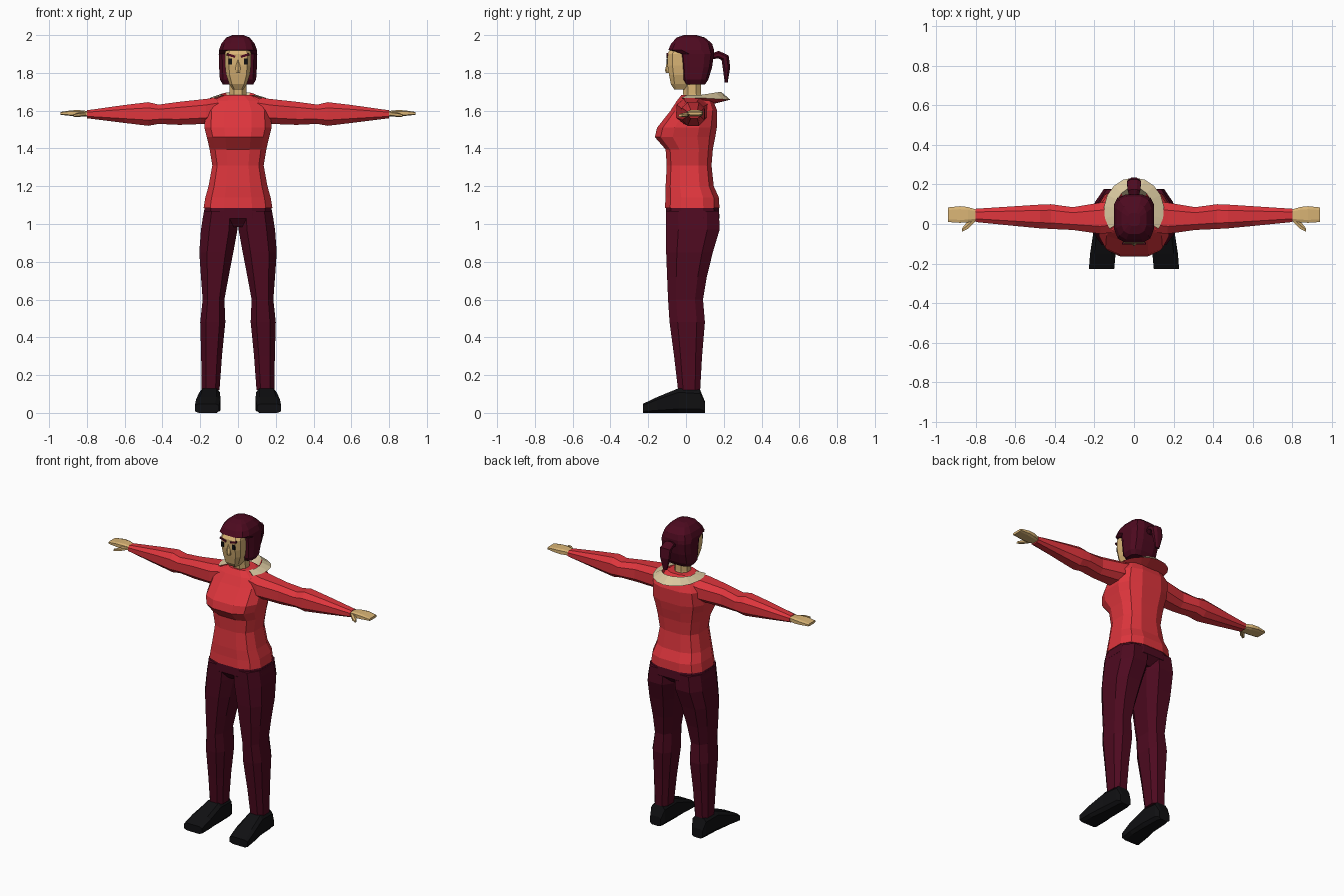
import bpy, bmesh, math
from mathutils import Matrix, Vector


def material(name, rgb):
    m = bpy.data.materials.new(name)
    m.diffuse_color = (*rgb, 1)
    return m


RED = material("red_sweater", (0.73, 0.036, 0.046))
MAROON = material("dark_maroon", (0.075, 0.003, 0.014))
BLACK = material("black", (0.005, 0.005, 0.006))
SKIN = material("skin", (0.70, 0.46, 0.18))
CREAM = material("cream_lining", (0.70, 0.58, 0.35))


def finish(name, bm, *mats):
    bmesh.ops.recalc_face_normals(bm, faces=bm.faces)
    me = bpy.data.meshes.new(name)
    bm.to_mesh(me)
    bm.free()
    for m in mats:
        me.materials.append(m)
    ob = bpy.data.objects.new(name, me)
    bpy.context.collection.objects.link(ob)
    return ob


def section(n, p):
    """Rounded box outline filling -1..1; smaller p is boxier."""
    pts = []
    for i in range(n):
        a = 2 * math.pi * (i + 0.5) / n
        c, s = math.cos(a), math.sin(a)
        pts.append((math.copysign(abs(c) ** p, c), math.copysign(abs(s) ** p, s)))
    mu, mv = max(u for u, v in pts), max(v for u, v in pts)
    return [(u / mu, v / mv) for u, v in pts]


def skin_rings(bm, rings):
    vs = [[bm.verts.new(q) for q in r] for r in rings]
    n = len(vs[0])
    for a, b in zip(vs, vs[1:]):
        for i in range(n):
            j = (i + 1) % n
            bm.faces.new((a[i], a[j], b[j], b[i]))
    bm.faces.new(vs[0])
    bm.faces.new(vs[-1])


def loft(name, axis, rows, mat, n=8, p=0.7, side=1):
    """Rows are (position on axis, low a, high a, low b, high b)."""
    rings = []
    for t, a0, a1, b0, b1 in rows:
        ring = []
        for u, v in section(n, p):
            a = (a0 + a1) / 2 + u * (a1 - a0) / 2
            b = (b0 + b1) / 2 + v * (b1 - b0) / 2
            x, y, z = {"x": (t, a, b), "y": (a, t, b), "z": (a, b, t)}[axis]
            ring.append((x * side, y, z))
        rings.append(ring)
    bm = bmesh.new()
    skin_rings(bm, rings)
    return finish(name, bm, mat)


def centred(rows):
    return [(z, -h, h, f, b) for z, h, f, b in rows]


def plate(name, loc, size, mat, tilt=0):
    bm = bmesh.new()
    bmesh.ops.create_cube(bm, size=1)
    m = Matrix.Translation(loc) @ Matrix.Rotation(tilt, 4, "Y") @ Matrix.Diagonal((*size, 1))
    bmesh.ops.transform(bm, matrix=m, verts=bm.verts)
    return finish(name, bm, mat)


# Torso: hem, waist, bust, shoulders
loft("sweater_body", "z", centred([
    (1.085, 0.182, -0.112, 0.177), (1.14, 0.173, -0.108, 0.174),
    (1.20, 0.156, -0.108, 0.147), (1.31, 0.136, -0.102, 0.135),
    (1.395, 0.15, -0.108, 0.142), (1.46, 0.165, -0.165, 0.155),
    (1.51, 0.178, -0.153, 0.163), (1.60, 0.172, -0.082, 0.165),
    (1.65, 0.14, -0.05, 0.145), (1.682, 0.075, -0.025, 0.11)]), RED, 12, 0.68)

# Hips of the trousers
loft("trouser_hips", "z", centred([
    (1.10, 0.174, -0.106, 0.172), (1.03, 0.187, -0.107, 0.178),
    (0.985, 0.11, -0.07, 0.13)]), MAROON, 12, 0.68)

for side, tag in ((1, "left"), (-1, "right")):
    # Trouser leg
    loft(tag + "_trouser_leg", "z", [
        (1.07, 0.002, 0.18, -0.106, 0.174), (0.97, 0.003, 0.196, -0.106, 0.178),
        (0.85, 0.025, 0.205, -0.105, 0.142), (0.72, 0.05, 0.196, -0.10, 0.11),
        (0.60, 0.072, 0.187, -0.095, 0.09), (0.48, 0.067, 0.20, -0.087, 0.10),
        (0.30, 0.085, 0.195, -0.063, 0.085), (0.12, 0.098, 0.192, -0.042, 0.075)],
        MAROON, 8, 0.7, side)
    # Shoe, heel to toe
    loft(tag + "_shoe", "y", [
        (0.10, 0.112, 0.188, 0, 0.06), (0.075, 0.10, 0.197, 0, 0.122),
        (-0.04, 0.095, 0.205, 0, 0.13), (-0.15, 0.093, 0.222, 0, 0.085),
        (-0.228, 0.10, 0.228, 0, 0.048)], BLACK, 8, 0.45, side)
    # Sleeve, shoulder to wrist
    loft(tag + "_sleeve", "x", [
        (0.08, -0.04, 0.12, 1.55, 1.675), (0.17, -0.05, 0.108, 1.53, 1.662),
        (0.31, -0.03, 0.085, 1.525, 1.647), (0.42, -0.025, 0.10, 1.53, 1.632),
        (0.475, -0.022, 0.098, 1.52, 1.645), (0.60, -0.01, 0.09, 1.535, 1.63),
        (0.80, 0.01, 0.077, 1.56, 1.602)], RED, 8, 0.75, side)
    # Hand and thumb
    loft(tag + "_hand", "x", [
        (0.79, 0.018, 0.07, 1.568, 1.597), (0.84, 0.008, 0.086, 1.568, 1.603),
        (0.88, 0.006, 0.09, 1.572, 1.602), (0.94, 0.01, 0.084, 1.578, 1.593)],
        SKIN, 8, 0.5, side)
    loft(tag + "_thumb", "x", [
        (0.805, 0.01, 0.04, 1.572, 1.594), (0.84, -0.025, 0.015, 1.567, 1.59),
        (0.87, -0.04, -0.022, 1.567, 1.582)], SKIN, 6, 0.7, side)
    # Eye and eyebrow
    plate(tag + "_eye", (0.04 * side, -0.099, 1.86), (0.018, 0.009, 0.03), BLACK)
    plate(tag + "_eyebrow", (0.037 * side, -0.099, 1.892), (0.046, 0.009, 0.012),
          MAROON, -0.3 * side)

# Neck, head and nose
loft("neck", "z", centred([(1.63, 0.05, -0.01, 0.09), (1.69, 0.045, -0.015, 0.08),
                           (1.77, 0.045, -0.02, 0.08)]), SKIN, 8, 0.9)
loft("head", "z", centred([
    (1.713, 0.028, -0.062, 0.02), (1.74, 0.046, -0.08, 0.05),
    (1.79, 0.063, -0.09, 0.07), (1.84, 0.069, -0.098, 0.08),
    (1.90, 0.07, -0.099, 0.08), (1.93, 0.06, -0.08, 0.08)]), SKIN, 8, 0.4)
loft("nose", "z", centred([(1.80, 0.012, -0.107, -0.07), (1.815, 0.014, -0.111, -0.07),
                           (1.87, 0.007, -0.099, -0.07)]), SKIN, 6, 0.8)

# Hair: side curtains below, fringe and crown above
loft("hair", "z", centred([
    (1.738, 0.08, 0.0, 0.10), (1.765, 0.096, -0.018, 0.118),
    (1.83, 0.10, -0.024, 0.138), (1.90, 0.102, -0.032, 0.148),
    (1.922, 0.10, -0.094, 0.148), (1.955, 0.088, -0.078, 0.138),
    (1.987, 0.062, -0.05, 0.10), (2.0, 0.03, -0.01, 0.055)]), MAROON, 12, 0.62)

# Ponytail swept along an arc
path = [(0.13, 1.885, 0.014), (0.172, 1.897, 0.02), (0.207, 1.88, 0.022),
        (0.214, 1.83, 0.02), (0.213, 1.75, 0.008)]
rings = []
for i, (y, z, r) in enumerate(path):
    y0, z0, _ = path[max(i - 1, 0)]
    y1, z1, _ = path[min(i + 1, len(path) - 1)]
    out = Vector((0, z0 - z1, y1 - y0)).normalized()
    rings.append([Vector((u * r * 1.6, y, z)) + out * v * r for u, v in section(8, 0.9)])
bm = bmesh.new()
skin_rings(bm, rings)
finish("ponytail", bm, MAROON)

# Wide open collar: pale on top, red underneath
rings = []
for i in range(13):
    a = math.radians(-35 + 250 * i / 12)
    c, s = math.cos(a), math.sin(a)
    back = max(s, 0)

    def at(rx, ry, z):
        return (rx * c, 0.07 + ry * s, z)
    rings.append([at(0.095, 0.115, 1.682 + 0.018 * back),
                  at(0.152, 0.165, 1.668 - 0.01 * back),
                  at(0.08, 0.07, 1.635)])
bm = bmesh.new()
skin_rings(bm, rings)
collar = finish("collar", bm, RED, CREAM)
for f in collar.data.polygons:
    f.material_index = int(f.normal.z > 0.5)
